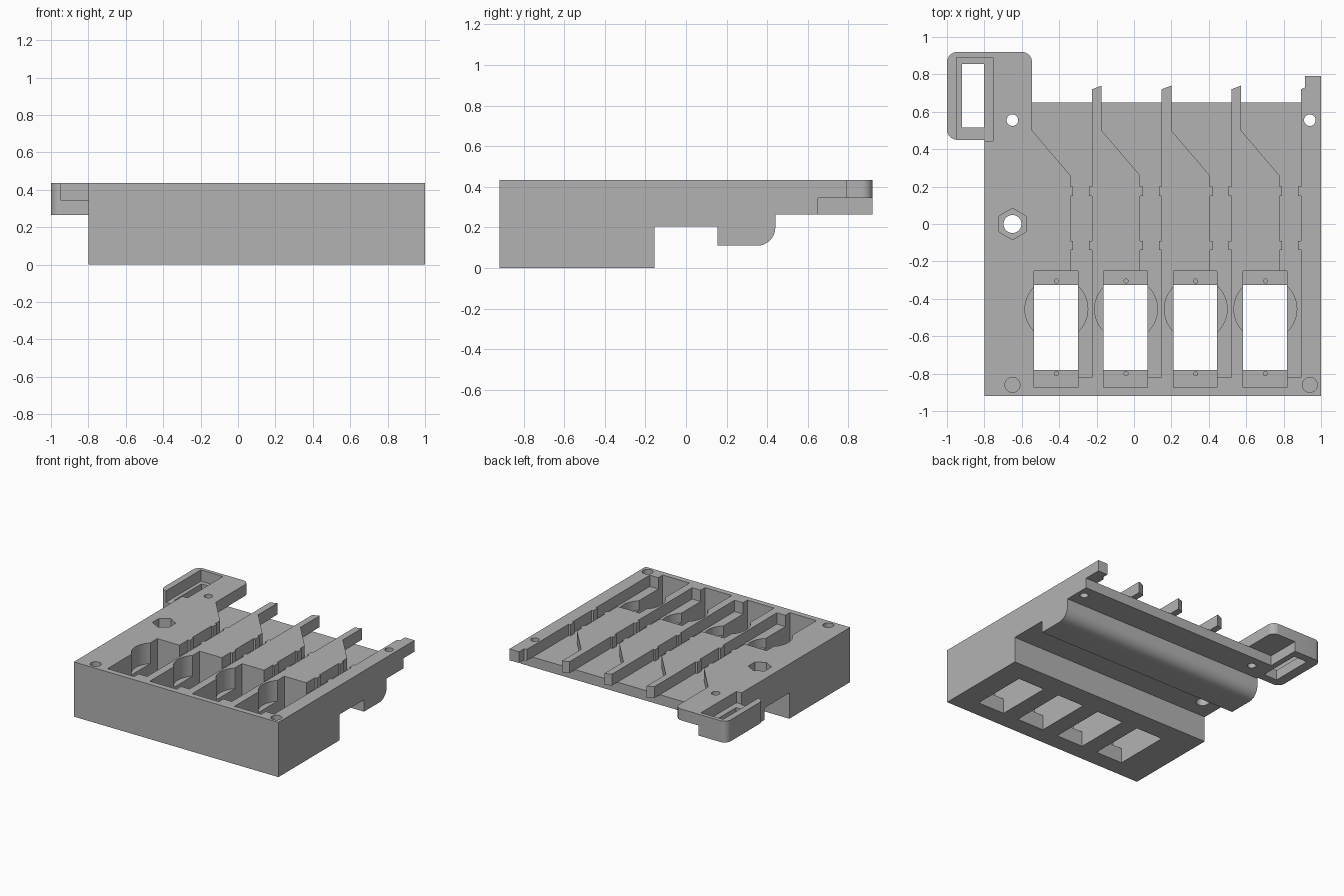
import bpy, bmesh, math
from mathutils import Vector

cube = bpy.data.objects.get("Cube")
if cube:
    bpy.data.objects.remove(cube, do_unlink=True)

TOP, FLOOR, UNDER = 0.435, 0.345, 0.265
PITCH = 0.3725
LANES = [i * PITCH for i in range(4)]

grey = bpy.data.materials.new("plain grey")
grey.use_nodes = True
grey.diffuse_color = (0.45, 0.45, 0.45, 1)
grey.node_tree.nodes["Principled BSDF"].inputs["Base Color"].default_value = (0.45, 0.45, 0.45, 1)


def extrude(name, outlines, a, b, along_x=False):
    """Extrude flat outlines from a to b, along z or along x."""
    bm = bmesh.new()
    for pts in outlines:
        place = (lambda p: (a, p[0], p[1])) if along_x else (lambda p: (p[0], p[1], a))
        face = bm.faces.new([bm.verts.new(place(p)) for p in pts])
        moved = bmesh.ops.extrude_face_region(bm, geom=[face])["geom"]
        shift = Vector((b - a, 0, 0)) if along_x else Vector((0, 0, b - a))
        bmesh.ops.translate(bm, vec=shift, verts=[v for v in moved if isinstance(v, bmesh.types.BMVert)])
    bmesh.ops.recalc_face_normals(bm, faces=bm.faces)
    mesh = bpy.data.meshes.new(name)
    bm.to_mesh(mesh)
    bm.free()
    mesh.materials.append(grey)
    obj = bpy.data.objects.new(name, mesh)
    bpy.context.collection.objects.link(obj)
    return obj


def cut(target, outlines, z0, z1):
    cutter = extrude("cutter", outlines, z0, z1)
    cutter.hide_render = True
    mod = target.modifiers.new("cut", "BOOLEAN")
    mod.operation, mod.solver, mod.object = "DIFFERENCE", "EXACT", cutter
    bpy.ops.object.select_all(action="DESELECT")
    bpy.context.view_layer.objects.active = target
    target.select_set(True)
    bpy.ops.object.modifier_apply(modifier=mod.name)
    bpy.data.objects.remove(cutter, do_unlink=True)


def rect(x0, x1, y0, y1):
    return [(x0, y0), (x1, y0), (x1, y1), (x0, y1)]


def arc(cx, cy, r, start, end, n):
    return [(cx + r * math.cos(math.radians(start + (end - start) * i / n)),
             cy + r * math.sin(math.radians(start + (end - start) * i / n))) for i in range(n + 1)]


def circle(cx, cy, r, n=32, start=0):
    return arc(cx, cy, r, start, start + 360, n)[:-1]


def per_lane(outline):
    return [[(x + dx, y) for x, y in outline] for dx in LANES]


# Main body from its side profile
side = [(-0.92, 0), (-0.155, 0), (-0.155, 0.205), (0.155, 0.205), (0.155, 0.11)]
side += arc(0.35, 0.2, 0.09, -90, 0, 12)
side += [(0.44, UNDER), (0.65, UNDER), (0.65, TOP), (-0.92, TOP)]
body = extrude("body", [side], -0.8, 1.0, along_x=True)


# Long channels, pinched by small guide bumps
def wall(x, bump):
    pts = []
    for hi, lo in ((0.2, 0.15), (-0.09, -0.14)):
        pts += [(x, hi), (x + bump, hi), (x + bump, lo), (x, lo)]
    return pts


channel = [(-0.545, 0.75), (-0.545, 0.5), (-0.34, 0.26)] + wall(-0.34, 0.015)
channel += [(-0.34, -0.82), (-0.225, -0.82)] + wall(-0.225, -0.015)[::-1] + [(-0.225, 0.75)]
cut(body, per_lane(channel), FLOOR, 0.5)

# Motor pockets: round clearance, flange recess, opening, screw holes
SHELF = 0.12
cut(body, per_lane(circle(-0.415, -0.455, 0.168, 48)), 0.27, 0.5)
cut(body, per_lane(rect(-0.535, -0.3, -0.875, -0.25)), SHELF, 0.5)
cut(body, per_lane(rect(-0.535, -0.3, -0.78, -0.325)), -0.1, 0.5)
for y in (-0.305, -0.8):
    cut(body, per_lane(circle(-0.415, y, 0.011, 12)), 0.04, 0.3)

# Mounting holes and nut seat
cut(body, [circle(x, -0.86, 0.04) for x in (-0.65, 0.94)], 0.25, 0.5)
cut(body, [circle(x, 0.555, 0.031) for x in (-0.65, 0.94)], 0.1, 0.5)
cut(body, [circle(-0.65, 0, 0.048)], 0.1, 0.5)
cut(body, [circle(-0.65, 0, 0.084, 6, 30)], 0.335, 0.5)

# Side tab: thin upper plate and deeper lower block, with recess and slot
R = 0.055


def tab_outline(right, corner):
    return (arc(-1 + R, 0.45 + R, R, 180, 270, 8) + [(-0.8, 0.45), (-0.8, 0.65), (right, 0.65)]
            + corner + arc(-1 + R, 0.92 - R, R, 90, 180, 8))


plate = extrude("tab_plate", [tab_outline(-0.545, arc(-0.545 - R, 0.92 - R, R, 0, 90, 8))], FLOOR, TOP)
block = extrude("tab_block", [tab_outline(-0.755, [(-0.755, 0.92)])], UNDER, FLOOR)
recess = [rect(-0.95, -0.755, 0.445, 0.89)]
cut(plate, recess, 0.3, 0.5)
cut(body, recess, FLOOR, 0.5)
cut(block, [rect(-0.92, -0.801, 0.515, 0.855)], 0.2, 0.5)

# Rib tips reaching past the back edge
tips = [[(x - 0.225, 0.65), (x - 0.1725, 0.65), (x - 0.1725, 0.74), (x - 0.225, 0.72)] for x in LANES[:3]]
ribs = extrude("rib_tips", tips, FLOOR, TOP)
tongue = extrude("corner_tongue", [[(0.8925, 0.65), (1, 0.65), (1, 0.79), (0.915, 0.79),
                                    (0.915, 0.73), (0.8925, 0.72)]], FLOOR, TOP)

# Smooth the curved walls, keep edges crisp
bpy.ops.object.select_all(action="DESELECT")
for obj in (body, plate, block, ribs, tongue):
    obj.select_set(True)
bpy.context.view_layer.objects.active = body
bpy.ops.object.shade_smooth_by_angle(angle=math.radians(30))
